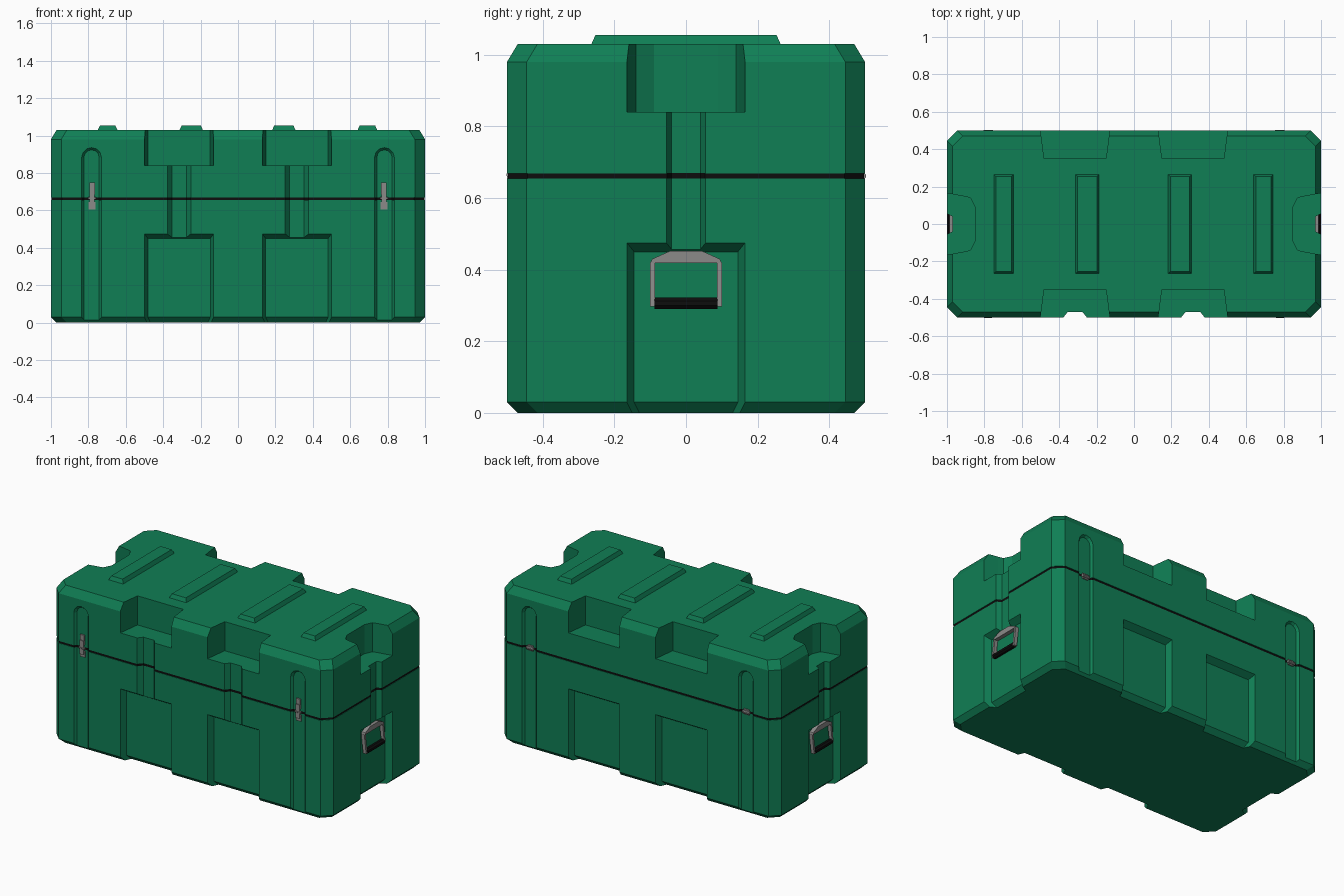
import bpy, bmesh, math

if "Cube" in bpy.data.objects:
    bpy.data.objects.remove(bpy.data.objects["Cube"])


def material(name, col):
    m = bpy.data.materials.new(name)
    m.diffuse_color = (*col, 1)
    m.use_nodes = True
    m.node_tree.nodes["Principled BSDF"].inputs["Base Color"].default_value = m.diffuse_color
    return m


GREEN = material("green plastic", (0.005, 0.21, 0.09))
BLACK = material("black rubber", (0.004, 0.004, 0.004))
GREY = material("grey metal", (0.26, 0.255, 0.25))


def loft(name, rings, mat=None):
    """Closed solid through rings with equal point counts."""
    bm = bmesh.new()
    vs = [[bm.verts.new(p) for p in r] for r in rings]
    n = len(vs[0])
    for a, b in zip(vs, vs[1:]):
        for i in range(n):
            j = (i + 1) % n
            bm.faces.new((a[i], a[j], b[j], b[i]))
    bm.faces.new(vs[0][::-1])
    bm.faces.new(vs[-1])
    bmesh.ops.recalc_face_normals(bm, faces=bm.faces)
    me = bpy.data.meshes.new(name)
    bm.to_mesh(me)
    bm.free()
    ob = bpy.data.objects.new(name, me)
    bpy.context.collection.objects.link(ob)
    if mat:
        me.materials.append(mat)
    return ob


def octagon(inset, z, c=0.055):
    x, y = 1 - inset, 0.5 - inset
    return [(x, y - c, z), (x - c, y, z), (c - x, y, z), (-x, y - c, z),
            (-x, c - y, z), (c - x, -y, z), (x - c, -y, z), (x, c - y, z)]


# side frames: u along the wall, d inward depth, z height
SIDE = {
    "front": lambda u, d, z: (u, -0.5 + d, z),
    "back": lambda u, d, z: (u, 0.5 - d, z),
    "right": lambda u, d, z: (1 - d, u, z),
    "left": lambda u, d, z: (-1 + d, u, z),
}
cutters = []


def add_cutter(rings):
    c = loft("cutter", rings)
    c.hide_render = True
    cutters.append(c)


def trough(side, u0, half, slope, levels):
    """Recess with slanted cheeks; levels are (height, depth)."""
    f = SIDE[side]
    rings = []
    for z, d in levels:
        o, i = half + slope * 0.05, half - slope * d
        rings.append([f(u0 + u, dd, z) for u, dd in
                      ((-o, -0.05), (o, -0.05), (i, d), (-i, d))])
    add_cutter(rings)


def arch(side, u0):
    """Shallow round-topped latch recess."""
    f = SIDE[side]
    rings = []
    for d, r in ((-0.02, 0.069), (0.015, 0.041)):
        pts = [(-r, -0.1), (r, -0.1)]
        pts += [(r * math.cos(a * math.pi / 6), 0.883 + r * math.sin(a * math.pi / 6))
                for a in range(7)]
        rings.append([f(u0 + u, d, z) for u, z in pts])
    add_cutter(rings)


POCKET = [(-0.03, 0.10), (0.03, 0.04), (0.45, 0.04), (0.475, 0), (0.4812, -0.01)]
for side in ("front", "back"):
    for s in (-1, 1):
        trough(side, s * 0.315, 0.185, 0.13, [(0.84, 0.15), (1.2, 0.15)])
        trough(side, s * 0.315, 0.185, 0.45, POCKET)
        arch(side, s * 0.783)
        if side == "front":
            trough(side, s * 0.315, 0.063, 0.8, [(0.4, 0.03), (0.9, 0.03)])
for side in ("right", "left"):
    trough(side, 0, 0.165, 0.5, POCKET)
    trough(side, 0, 0.055, 0.5, [(0.4, 0.03), (0.9, 0.03)])
    half = [(0.175, -0.05), (0.165, 0), (0.148, 0.09), (0.14, 0.125), (0.09, 0.15)]
    plan = half + [(-u, d) for u, d in half[::-1]]
    add_cutter([[SIDE[side](u, d, z) for u, d in plan] for z in (0.84, 1.2)])

# main shell, seal and lid, all carved by the same recesses
shells = [
    loft("case_body", [octagon(0.03, 0), octagon(0, 0.03), octagon(0, 0.655)], GREEN),
    loft("seal_strip", [octagon(0.003, 0.654), octagon(0.003, 0.670)], BLACK),
    loft("case_lid", [octagon(0, 0.669), octagon(0, 0.98), octagon(0.03, 1.03)], GREEN),
]
for ob in shells:
    for c in cutters:
        m = ob.modifiers.new("recess", "BOOLEAN")
        m.operation, m.solver, m.object = "DIFFERENCE", "EXACT", c
bpy.context.view_layer.update()
dg = bpy.context.evaluated_depsgraph_get()
carved = [bpy.data.meshes.new_from_object(ob.evaluated_get(dg)) for ob in shells]
for ob, me in zip(shells, carved):
    mat = ob.data.materials[0]
    ob.modifiers.clear()
    ob.data = me
    me.materials.clear()
    me.materials.append(mat)
    for p in me.polygons:
        p.material_index = 0
for c in cutters:
    bpy.data.objects.remove(c)

# stacking ribs on the lid
for x, w in ((-0.697, 0.053), (-0.25, 0.063), (0.245, 0.063), (0.692, 0.053)):
    loft("lid_rib", [[(x - a, -b, z), (x + a, -b, z), (x + a, b, z), (x - a, b, z)]
                     for a, b, z in ((w, 0.265, 1.028), (w - 0.012, 0.253, 1.055))], GREEN)


def plate(name, side, u, z, d, mat):
    """Box given by ranges along the wall, height and depth."""
    f = SIDE[side]
    loft(name, [[f(a, dd, b) for a, b in ((u[0], z[0]), (u[1], z[0]), (u[1], z[1]), (u[0], z[1]))]
                for dd in d], mat)


def rod(name, side, u, z, d, r, mat):
    """Eight-sided bar running along the wall."""
    f = SIDE[side]
    loft(name, [[f(a, d + r * math.cos(k * math.pi / 4 + 0.3927), z + r * math.sin(k * math.pi / 4 + 0.3927))
                 for k in range(8)] for a in u], mat)


for s in (-1, 1):
    x = s * 0.78
    # front latches
    plate("latch_base", "front", (x - 0.018, x + 0.018), (0.605, 0.645), (0.016, 0.008), GREY)
    plate("latch_catch", "front", (x - 0.015, x + 0.015), (0.685, 0.75), (0.016, 0.006), GREY)
    plate("latch_lever", "front", (x - 0.013, x + 0.013), (0.625, 0.715), (0.009, 0), GREY)
    rod("latch_pivot", "front", (x - 0.021, x + 0.021), 0.665, 0.006, 0.008, GREY)
    # back hinges
    plate("hinge_leaf", "back", (x - 0.02, x + 0.02), (0.645, 0.68), (0.016, 0.008), GREY)
    rod("hinge_pin", "back", (x - 0.025, x + 0.025), 0.662, 0.007, 0.010, GREY)

# end handles
for side in ("right", "left"):
    f = SIDE[side]
    trap = ((-0.1, 0.418), (0.1, 0.418), (0.094, 0.43), (0.045, 0.452), (-0.045, 0.452), (-0.094, 0.43))
    loft("handle_bracket", [[f(u, d, z) for u, z in trap] for d in (0.041, 0.014)], GREY)
    for s in (-1, 1):
        loft("handle_arm", [[f(s * u, d + o, z) for u, o in ((0.087, -0.011), (0.101, -0.011), (0.101, 0.011), (0.087, 0.011))]
                            for z, d in ((0.297, 0.015), (0.42, 0.028))], GREY)
    rod("handle_grip", side, (-0.088, 0.088), 0.306, 0.016, 0.017, BLACK)
